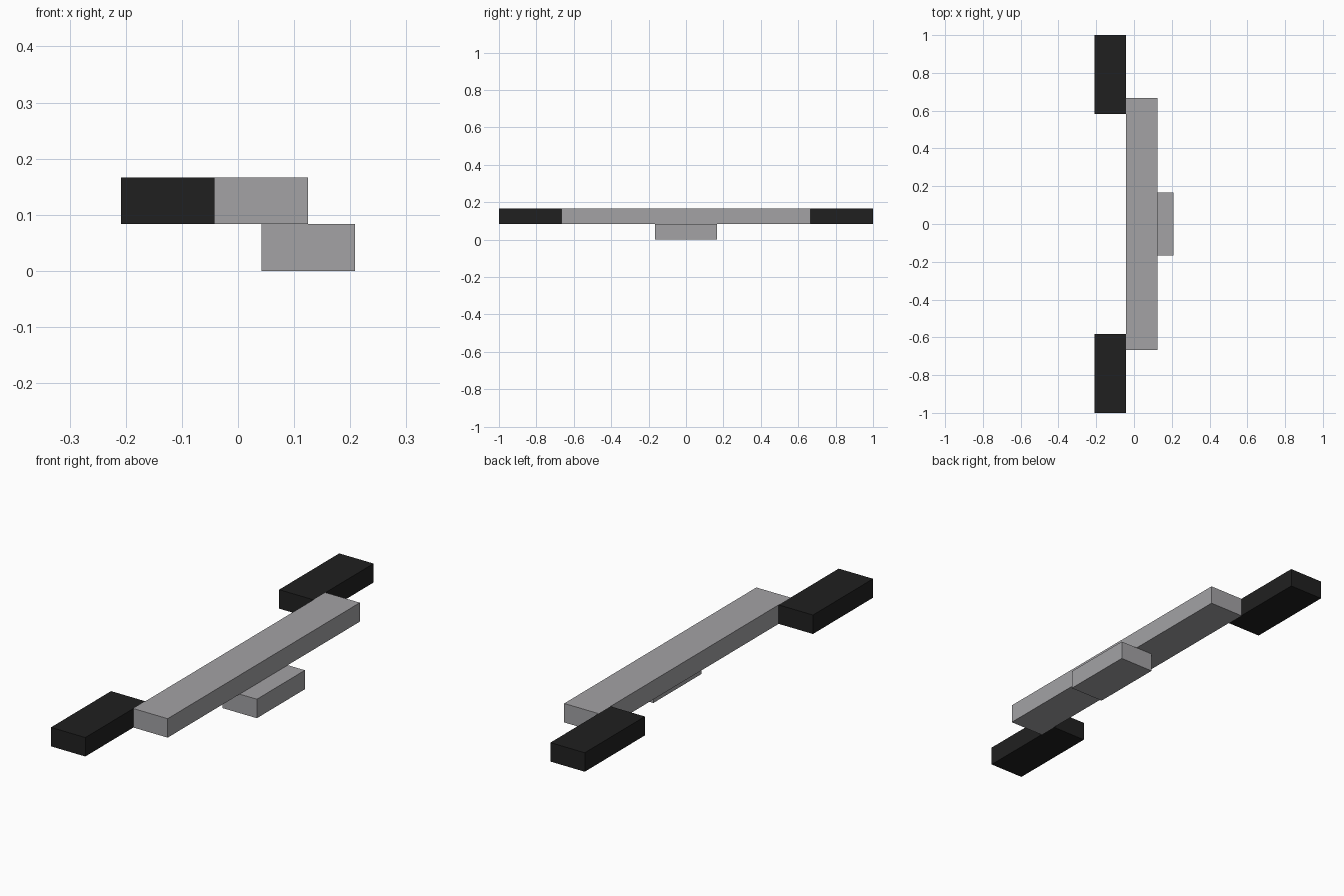
import bpy

if "Cube" in bpy.data.objects:
    bpy.data.objects.remove(bpy.data.objects["Cube"])

U = 1 / 12  # the design module


def material(name, colour):
    m = bpy.data.materials.new(name)
    m.diffuse_color = (*colour, 1)
    m.use_nodes = True
    m.node_tree.nodes["Principled BSDF"].inputs["Base Color"].default_value = m.diffuse_color
    return m


grey = material("light_grey", (0.366, 0.362, 0.376))
black = material("black", (0.0144, 0.0144, 0.0144))


def block(name, centre, size, mat):
    """Box given in modules."""
    bpy.ops.mesh.primitive_cube_add(size=1, location=[c * U for c in centre])
    ob = bpy.context.object
    ob.name = name
    ob.scale = [s * U for s in size]
    bpy.ops.object.transform_apply(location=False, rotation=False, scale=True)
    ob.data.materials.append(mat)
    return ob


# Long crossbar, with the small mounting foot below it
block("crossbar", (0.5, 0, 1.5), (2, 16, 1), grey)
block("mounting_foot", (1.5, 0, 0.5), (2, 4, 1), grey)

# Dark end blocks beside both ends of the crossbar
for side, label in ((-1, "front"), (1, "back")):
    block(label + "_end_block", (-1.5, side * 9.5, 1.5), (2, 5, 1), black)
